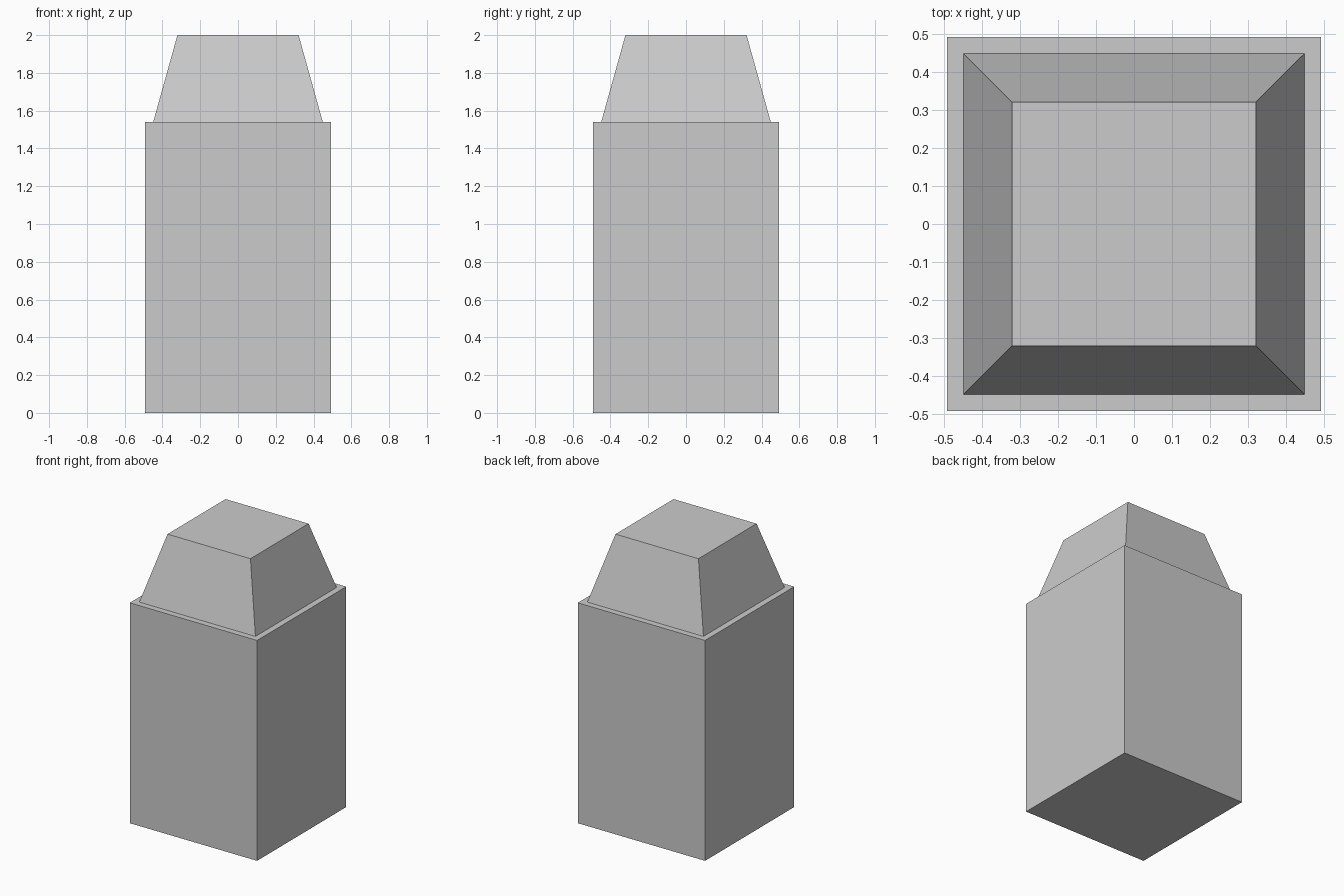
import bpy, bmesh
from mathutils import Matrix, Vector

if "Cube" in bpy.data.objects:
    bpy.data.objects.remove(bpy.data.objects["Cube"])

BODY, BODY_H = 0.492, 1.54      # half width and height of the block
CAP_BASE, CAP_TOP = 0.431, 0.308  # half widths of the tapered cap
TOTAL_H = 2.0

bm = bmesh.new()

# Square block standing on the ground
bmesh.ops.create_cube(bm, size=1, matrix=Matrix.Translation((0, 0, BODY_H / 2))
                      @ Matrix.Diagonal((2 * BODY, 2 * BODY, BODY_H, 1)))

# Narrow ledge around the top
bm.faces.ensure_lookup_table()
top = max(bm.faces, key=lambda f: f.calc_center_median().z)
bmesh.ops.inset_region(bm, faces=[top], thickness=BODY - CAP_BASE)

# Tapered cap: raise the inner face and shrink it
ret = bmesh.ops.extrude_discrete_faces(bm, faces=[top])
cap = ret["faces"][0]
for v in cap.verts:
    v.co = Vector((v.co.x * CAP_TOP / CAP_BASE, v.co.y * CAP_TOP / CAP_BASE, TOTAL_H))

bmesh.ops.recalc_face_normals(bm, faces=bm.faces)
mesh = bpy.data.meshes.new("tapered_block")
bm.to_mesh(mesh)
bm.free()
bpy.context.collection.objects.link(bpy.data.objects.new("tapered_block", mesh))
